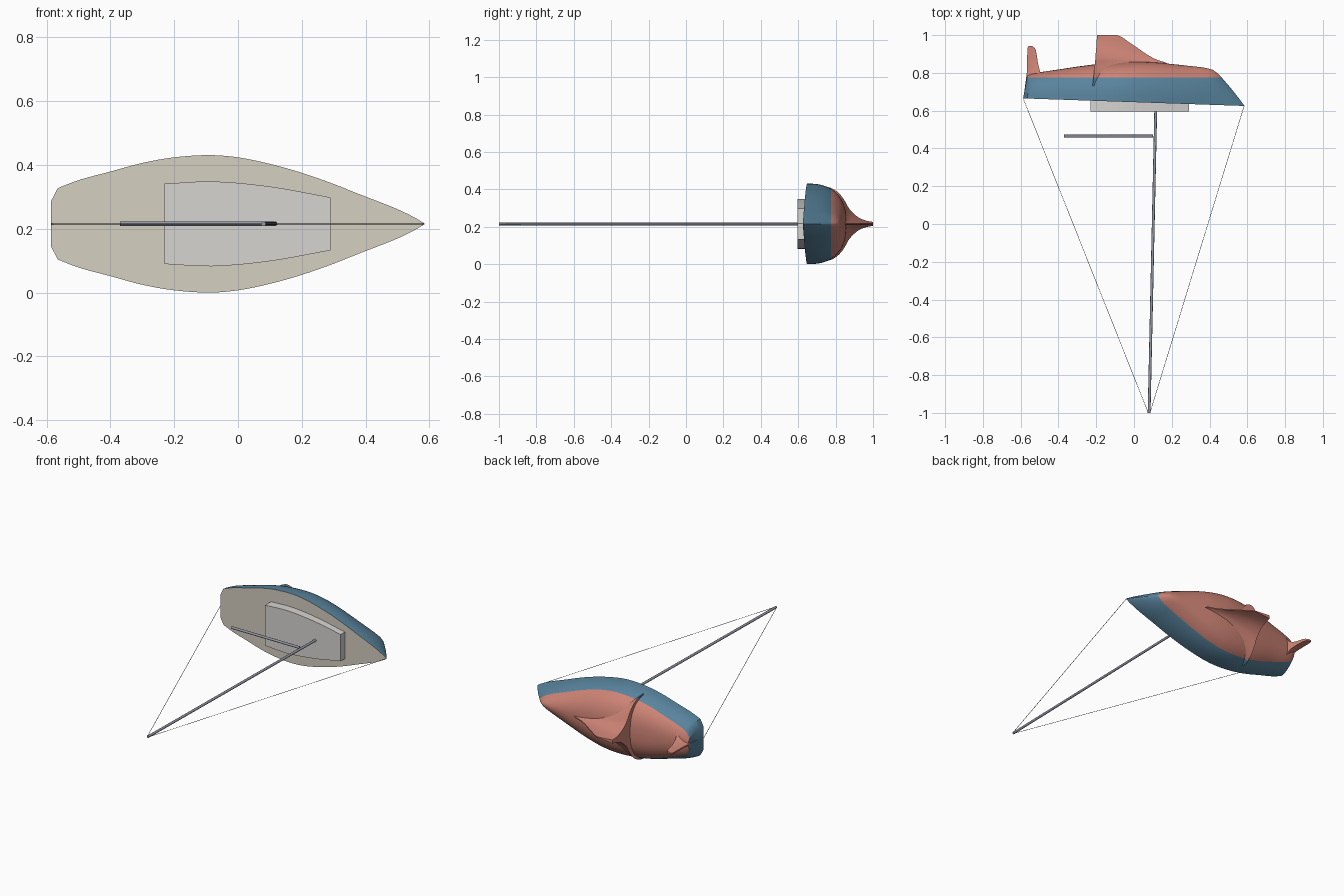
import bpy, bmesh, math
from mathutils import Vector

if "Cube" in bpy.data.objects:
    bpy.data.objects.remove(bpy.data.objects["Cube"])

ZC = 0.2155          # centre line height (boat lies on its side)


def material(name, rgb):
    m = bpy.data.materials.new(name)
    m.diffuse_color = (*rgb, 1)
    m.use_nodes = True
    m.node_tree.nodes["Principled BSDF"].inputs["Base Color"].default_value = m.diffuse_color
    return m


BLUE = material("topside_blue", (0.10, 0.23, 0.34))
RED = material("bottom_red", (0.62, 0.23, 0.18))
BEIGE = material("deck_beige", (0.66, 0.62, 0.53))
PALE = material("cabin_pale", (0.68, 0.66, 0.64))
SPAR = material("spar_grey", (0.30, 0.32, 0.37))
WIRE = material("wire_grey", (0.15, 0.15, 0.17))


def finish(bm, name, mats, angle=30):
    bmesh.ops.recalc_face_normals(bm, faces=bm.faces)
    me = bpy.data.meshes.new(name)
    bm.to_mesh(me)
    bm.free()
    for m in mats:
        me.materials.append(m)
    ob = bpy.data.objects.new(name, me)
    bpy.context.collection.objects.link(ob)
    bpy.ops.object.select_all(action='DESELECT')
    ob.select_set(True)
    bpy.context.view_layer.objects.active = ob
    bpy.ops.object.shade_smooth_by_angle(angle=math.radians(angle))
    return ob


def interp(table, x, col):
    # smooth cubic interpolation through a small table
    n = len(table)
    i = max(0, min(n - 2, sum(1 for r in table if r[0] <= x) - 1))
    def slope(k):
        a, b = table[max(k - 1, 0)], table[min(k + 1, n - 1)]
        return (b[col] - a[col]) / (b[0] - a[0])
    p, q = table[i], table[i + 1]
    h = q[0] - p[0]
    t = (x - p[0]) / h
    return ((2*t**3 - 3*t*t + 1) * p[col] + (t**3 - 2*t*t + t) * h * slope(i)
            + (3*t*t - 2*t**3) * q[col] + (t**3 - t*t) * h * slope(i + 1))


def deck_y(x):
    return 0.645 - 0.0342 * x


def bridge(bm, rings, closed):
    for a, b in zip(rings, rings[1:]):
        n = len(a)
        for i in range(n if closed else n - 1):
            j = (i + 1) % n
            bm.faces.new((a[i], a[j], b[j], b[i]))


# hull stations: x, half beam, bottom y, section fullness
HULL = [(-0.565, 0.112, 0.790, 2.2), (-0.5, 0.137, 0.803, 2.3), (-0.4, 0.164, 0.818, 2.4),
        (-0.3, 0.191, 0.833, 2.5), (-0.2, 0.2085, 0.846, 2.5), (-0.09, 0.2155, 0.856, 2.5),
        (0.0, 0.2085, 0.859, 2.5), (0.1, 0.188, 0.856, 2.4), (0.2, 0.160, 0.847, 2.2),
        (0.3, 0.125, 0.836, 2.0), (0.38, 0.093, 0.826, 1.8), (0.43, 0.074, 0.808, 1.6),
        (0.5, 0.046, 0.734, 1.4), (0.55, 0.022, 0.672, 1.3), (0.585, 0.001, 0.626, 1.2)]
SEG = 32


def section(bm, x, half, bottom, power, rake=0.0):
    ring = []
    for k in range(SEG + 1):
        a = math.pi * k / SEG
        c, s = math.cos(a), math.sin(a)
        z = math.copysign(abs(c) ** (2 / power), c) * half
        t = max(s, 0) ** (2 / power)
        y = deck_y(x) + (bottom - deck_y(x)) * t
        ring.append(bm.verts.new((x + rake * t, y, ZC + z)))
    return ring


# hull: lofted stations, chamfered raked transom, deck left open
bm = bmesh.new()
rings = [section(bm, -0.587, 0.07, 0.785, 2.2, 0.022),
         section(bm, -0.565, 0.112, 0.790, 2.2, 0.015)]
N = 48
for i in range(1, N + 1):
    x = -0.565 + 1.15 * i / N
    rings.append(section(bm, x, *(interp(HULL, x, c) for c in (1, 2, 3))))
bridge(bm, rings, False)
bm.faces.new(rings[0])
bmesh.ops.bisect_plane(bm, geom=bm.verts[:] + bm.edges[:] + bm.faces[:],
                       plane_co=(0, 0.775, 0), plane_no=(0, 1, 0))
for f in bm.faces:
    f.material_index = int(f.calc_center_median().y > 0.775)
deck_pts = [(r[0].co.copy(), r[-1].co.copy()) for r in rings]
finish(bm, "hull", [BLUE, RED], 35)

# deck
bm = bmesh.new()
outline = [p[0] for p in deck_pts] + [p[1] for p in reversed(deck_pts)]
bm.faces.new([bm.verts.new(p) for p in outline])
finish(bm, "deck", [BEIGE])

# cabin with gently curved sides
CABIN = [(-0.23, 0.126), (-0.08, 0.133), (0.1, 0.117), (0.29, 0.083)]
xs = [-0.23 + 0.52 * i / 14 for i in range(15)]
side = [(x, interp(CABIN, x, 1)) for x in xs]
loop = side + [(x, -h) for x, h in reversed(side)]
bm = bmesh.new()
low = [bm.verts.new((x, deck_y(x) + 0.005, ZC + h)) for x, h in loop]
top = [bm.verts.new((x, 0.595, ZC + h)) for x, h in loop]
bridge(bm, [low, top], True)
bm.faces.new(top)
finish(bm, "cabin", [PALE])


def fin(name, levels, steps, power, edge):
    # levels: y, thin edge x, blunt edge x, half thickness at the blunt edge
    bm = bmesh.new()
    rings = []
    y0, y1 = levels[0][0], levels[-1][0]
    for k in range(steps + 1):
        y = y0 + (y1 - y0) * k / steps
        thin, blunt, half = (interp(levels, y, c) for c in (1, 2, 3))
        pts = []
        for i in range(9):
            s = i / 8
            pts.append((thin + (blunt - thin) * s, edge + (max(half, edge) - edge) * s ** power))
        loop = pts + [(x, -h) for x, h in reversed(pts)]
        rings.append([bm.verts.new((x, y, ZC + h)) for x, h in loop])
    bridge(bm, rings, True)
    bm.faces.new(rings[0])
    bm.faces.new(rings[-1])
    bmesh.ops.bisect_plane(bm, geom=bm.verts[:] + bm.edges[:] + bm.faces[:],
                           plane_co=(0, 0.775, 0), plane_no=(0, 1, 0))
    for f in bm.faces:
        f.material_index = int(f.calc_center_median().y > 0.775)
    return finish(bm, name, [BLUE, RED], 40)


# keel: flares into the hull, blunt trailing face
fin("keel", [(0.73, 0.22, -0.220, 0.203), (0.78, 0.21, -0.214, 0.190), (0.82, 0.20, -0.210, 0.162),
             (0.85, 0.18, -0.207, 0.122), (0.87, 0.12, -0.205, 0.085), (0.90, 0.065, -0.203, 0.052),
             (0.93, 0.022, -0.200, 0.030), (0.965, -0.03, -0.198, 0.017), (0.99, -0.065, -0.196, 0.012),
             (1.0, -0.09, -0.195, 0.011)], 28, 1.3, 0.003)

# rudder: flares into the stern, blunt leading face
fin("rudder", [(0.70, -0.580, -0.49, 0.131), (0.73, -0.577, -0.49, 0.126), (0.765, -0.572, -0.492, 0.105),
               (0.79, -0.569, -0.494, 0.068), (0.81, -0.567, -0.498, 0.036), (0.85, -0.566, -0.508, 0.016),
               (0.90, -0.565, -0.516, 0.010), (0.93, -0.564, -0.524, 0.007),
               (0.942, -0.558, -0.540, 0.006)], 24, 1.6, 0.004)


def rod(name, a, b, radius, mat, sides):
    a, b = Vector(a), Vector(b)
    bm = bmesh.new()
    bmesh.ops.create_cone(bm, cap_ends=True, segments=sides, radius1=radius,
                          radius2=radius, depth=(b - a).length)
    rot = (b - a).to_track_quat('Z', 'Y').to_matrix().to_4x4()
    rot.translation = (a + b) / 2
    bm.transform(rot)
    finish(bm, name, [mat], 50)


# spars and rigging wires
rod("mast", (0.115, 0.60, ZC), (0.08, -1.0, ZC), 0.0075, SPAR, 12)
rod("boom", (0.10, 0.465, ZC), (-0.37, 0.465, ZC), 0.0075, SPAR, 12)
rod("forestay", (0.583, 0.625, ZC), (0.085, -0.998, ZC), 0.0013, WIRE, 6)
rod("backstay", (-0.586, 0.663, ZC), (0.075, -0.998, ZC), 0.0013, WIRE, 6)
